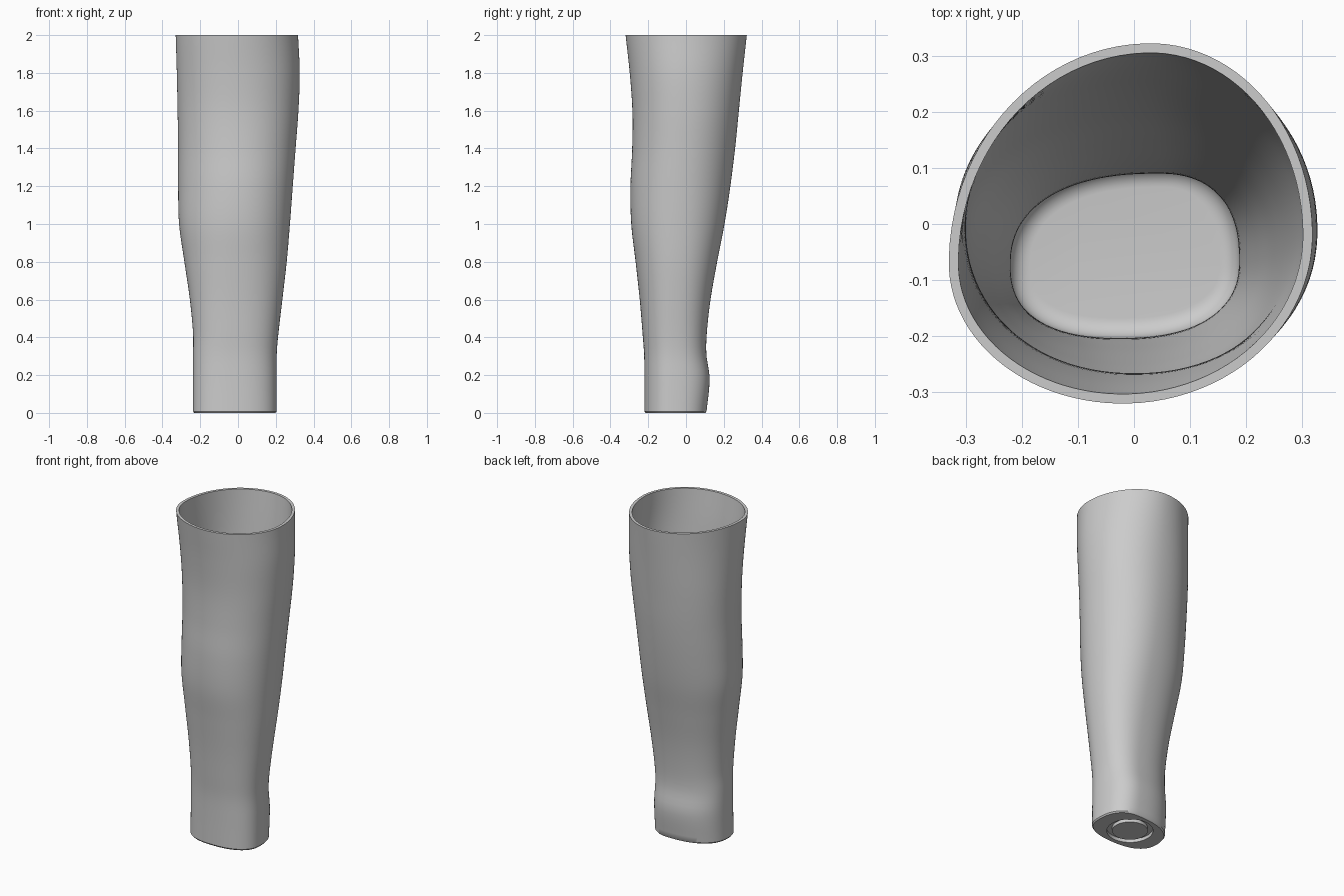
import bpy, bmesh, math

cube = bpy.data.objects.get("Cube")
if cube:
    bpy.data.objects.remove(cube, do_unlink=True)

SIDES, ROWS = 96, 64
WALL, FLOOR, FILLET = 0.017, 0.05, 0.035

# Height, then the left, right, front and back limits of the outer wall
LIMITS = [
    (0.0, -0.238, 0.205, -0.22, 0.108),
    (0.18, -0.238, 0.205, -0.22, 0.125),
    (0.31, -0.238, 0.205, -0.222, 0.108),
    (0.42, -0.238, 0.214, -0.23, 0.11),
    (0.6, -0.255, 0.235, -0.245, 0.13),
    (0.8, -0.284, 0.258, -0.267, 0.165),
    (1.0, -0.312, 0.275, -0.29, 0.204),
    (1.2, -0.317, 0.29, -0.294, 0.235),
    (1.4, -0.317, 0.305, -0.285, 0.26),
    (1.6, -0.32, 0.32, -0.284, 0.28),
    (1.8, -0.324, 0.327, -0.298, 0.3),
    (2.0, -0.33, 0.318, -0.32, 0.322),
]
# Height, y of the two side extremes, x of the front and back extremes, squareness
SHAPE = [
    (0.0, -0.08, -0.07, -0.03, 0.05, 2.4),
    (0.5, -0.07, -0.06, -0.02, 0.04, 2.3),
    (1.2, -0.01, -0.03, 0.0, 0.02, 2.1),
    (1.6, -0.01, -0.01, 0.0, 0.02, 2.1),
    (2.0, -0.07, -0.02, -0.02, 0.03, 2.0),
]


def sample(table, z):
    """Smooth interpolation through the rows of a table."""
    i = 0
    while i < len(table) - 2 and z > table[i + 1][0]:
        i += 1
    a, b = table[i], table[i + 1]
    before, after = table[max(i - 1, 0)], table[min(i + 2, len(table) - 1)]
    h = b[0] - a[0]
    t = (z - a[0]) / h
    out = []
    for k in range(1, len(a)):
        ma = (b[k] - before[k]) / (b[0] - before[0]) * h
        mb = (after[k] - a[k]) / (after[0] - a[0]) * h
        d = b[k] - a[k]
        out.append(a[k] + t * (ma + t * (3 * d - 2 * ma - mb + t * (ma + mb - 2 * d))))
    return out


def section(z, inset=0.0, height=None):
    """Closed cross-section made of four tangent quarter curves."""
    left, right, front, back = sample(LIMITS, z)
    left_y, right_y, front_x, back_x, power = sample(SHAPE, z)
    ring = []
    for i in range(SIDES):
        a = math.tau * (i + 0.5) / SIDES
        c, s = math.cos(a), math.sin(a)
        cx = back_x if s > 0 else front_x
        cy = right_y if c > 0 else left_y
        rx = (right - cx if c > 0 else cx - left) - inset
        ry = (back - cy if s > 0 else cy - front) - inset
        ring.append((cx + math.copysign(abs(c) ** (2 / power), c) * rx,
                     cy + math.copysign(abs(s) ** (2 / power), s) * ry,
                     z if height is None else height))
    return ring


def circle(radius, z):
    """Round ring under the base."""
    angles = [math.tau * (i + 0.5) / SIDES for i in range(SIDES)]
    return [(radius * math.cos(a) - 0.017, radius * math.sin(a) - 0.056, z) for a in angles]


# Underside: round boss set in a ring groove, then a small bottom chamfer
rings = [circle(0.1, 0), circle(0.1, 0.02), circle(0.13, 0.02), circle(0.13, 0),
         section(0, 0.006)]

# Outer wall going up
for i in range(ROWS + 1):
    rings.append(section(0.008 + (2 - 0.008) * i / ROWS))

# Inner wall going down
low = FLOOR + FILLET
for i in range(ROWS + 1):
    rings.append(section(2 + (low - 2) * i / ROWS, WALL))

# Rounded edge of the inside floor
for i in range(1, 9):
    a = math.pi / 2 * i / 8
    rings.append(section(low, WALL + FILLET * (1 - math.cos(a)), low - FILLET * math.sin(a)))

# Skin the rings and cap both ends
bm = bmesh.new()
loops = [[bm.verts.new(p) for p in ring] for ring in rings]
for lower, upper in zip(loops, loops[1:]):
    for i in range(SIDES):
        j = (i + 1) % SIDES
        bm.faces.new((lower[i], lower[j], upper[j], upper[i]))
bm.faces.new(loops[0][::-1])
bm.faces.new(loops[-1])
bmesh.ops.recalc_face_normals(bm, faces=bm.faces)
mesh = bpy.data.meshes.new("hollow_sleeve")
bm.to_mesh(mesh)
bm.free()
sleeve = bpy.data.objects.new("hollow_sleeve", mesh)
bpy.context.collection.objects.link(sleeve)

# Plain grey material
grey = bpy.data.materials.new("plain grey")
grey.use_nodes = True
colour = (0.6, 0.6, 0.6, 1)
grey.diffuse_color = colour
grey.node_tree.nodes["Principled BSDF"].inputs["Base Color"].default_value = colour
mesh.materials.append(grey)

# Smooth shading with crisp rims
bpy.ops.object.select_all(action="DESELECT")
sleeve.select_set(True)
bpy.context.view_layer.objects.active = sleeve
bpy.ops.object.shade_smooth_by_angle(angle=math.radians(35))
